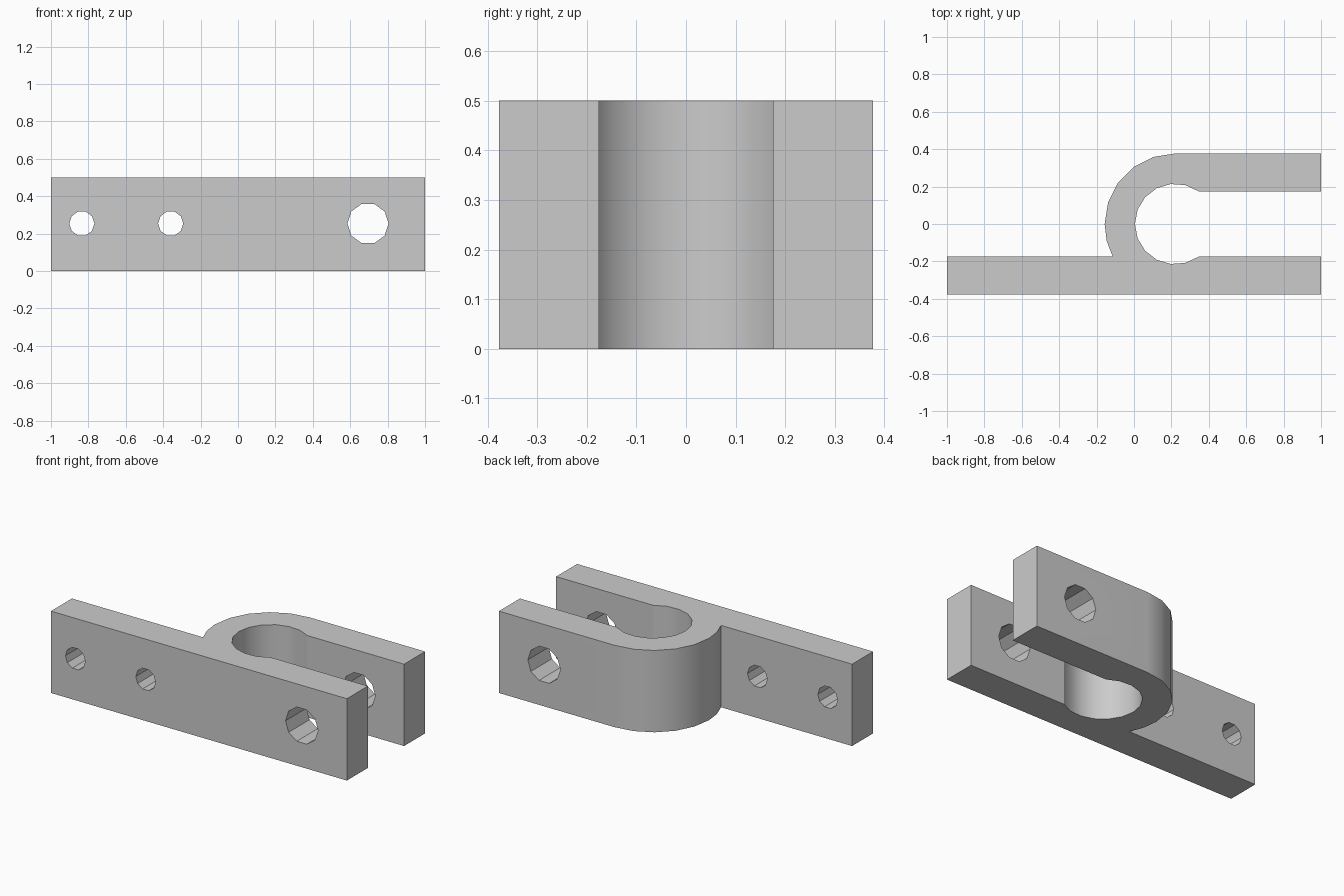
import bpy, bmesh, math
from mathutils import Matrix, Vector

cube = bpy.data.objects.get("Cube")
if cube:
    bpy.data.objects.remove(cube, do_unlink=True)

HEIGHT, HALF_WIDTH, GAP = 0.5, 0.377, 0.175
CENTRE_X, INNER_R = 0.22, 0.215


def material(name, colour):
    mat = bpy.data.materials.new(name)
    mat.use_nodes = True
    mat.diffuse_color = colour
    mat.node_tree.nodes["Principled BSDF"].inputs["Base Color"].default_value = colour
    return mat


def arc(radius, start, end, steps):
    """Points on a circle about the clamp axis, angles in radians."""
    angles = [start + (end - start) * i / steps for i in range(steps + 1)]
    return [(CENTRE_X + radius * math.cos(a), radius * math.sin(a)) for a in angles]


def make_object(name, bm):
    bmesh.ops.recalc_face_normals(bm, faces=bm.faces)
    mesh = bpy.data.meshes.new(name)
    bm.to_mesh(mesh)
    bm.free()
    obj = bpy.data.objects.new(name, mesh)
    bpy.context.collection.objects.link(obj)
    return obj


# Clamp outline: long front plate, round back of the loop, short rear arm
outer_end = math.pi + math.asin(GAP / HALF_WIDTH)
inner_start = math.asin(GAP / INNER_R)
outline = [(-1, -GAP), (-1, -HALF_WIDTH), (1, -HALF_WIDTH), (1, -GAP)]
outline += arc(INNER_R, 2 * math.pi - inner_start, inner_start, 12)
outline += [(1, GAP), (1, HALF_WIDTH)]
outline += arc(HALF_WIDTH, math.pi / 2, math.pi, 5)
outline += arc(HALF_WIDTH, math.pi, outer_end, 2)[1:]

bm = bmesh.new()
base = bm.faces.new([bm.verts.new((x, y, 0)) for x, y in outline])
top = bmesh.ops.extrude_face_region(bm, geom=[base])["geom"]
bmesh.ops.translate(bm, vec=Vector((0, 0, HEIGHT)),
                    verts=[v for v in top if isinstance(v, bmesh.types.BMVert)])
clamp = make_object("clamp_bracket", bm)
clamp.data.materials.append(material("grey metal", (0.6, 0.6, 0.6, 1)))

# Bolt holes: two small in the plate, one large through both arms
bm = bmesh.new()
for x, radius in ((-0.835, 0.067), (-0.36, 0.067), (0.695, 0.11)):
    place = Matrix.Translation((x, 0, 0.254)) @ Matrix.Rotation(math.pi / 2, 4, "X")
    # a corner of each ten-sided hole points along x
    spin = Matrix.Rotation(math.pi / 10 * 2, 4, "Z")
    bmesh.ops.create_cone(bm, cap_ends=True, segments=10, radius1=radius,
                          radius2=radius, depth=1, matrix=place @ spin
                          @ Matrix.Rotation(math.pi / 2, 4, "Z"))
# Turn each prism so its corners lie exactly on the horizontal
for v in bm.verts:
    cx = min((-0.835, -0.36, 0.695), key=lambda c: abs(c - v.co.x))
    dx, dz = v.co.x - cx, v.co.z - 0.254
    step = math.pi / 5
    angle = round(math.atan2(dz, dx) / step - 0.01) * step
    r = math.hypot(dx, dz)
    v.co.x, v.co.z = cx + r * math.cos(angle), 0.254 + r * math.sin(angle)
cutter = make_object("bolt_hole_cutter", bm)
cutter.hide_render = True

# Cut the holes, then keep only the round loop smooth
mod = clamp.modifiers.new("Bolt holes", "BOOLEAN")
mod.operation = "DIFFERENCE"
mod.solver = "EXACT"
mod.object = cutter
bpy.ops.object.select_all(action="DESELECT")
clamp.select_set(True)
bpy.context.view_layer.objects.active = clamp
bpy.ops.object.modifier_apply(modifier=mod.name)
bpy.data.objects.remove(cutter, do_unlink=True)
bpy.ops.object.shade_smooth_by_angle(angle=math.radians(23))
normals = clamp.modifiers.new("Flat arms", "WEIGHTED_NORMAL")
normals.keep_sharp = True
